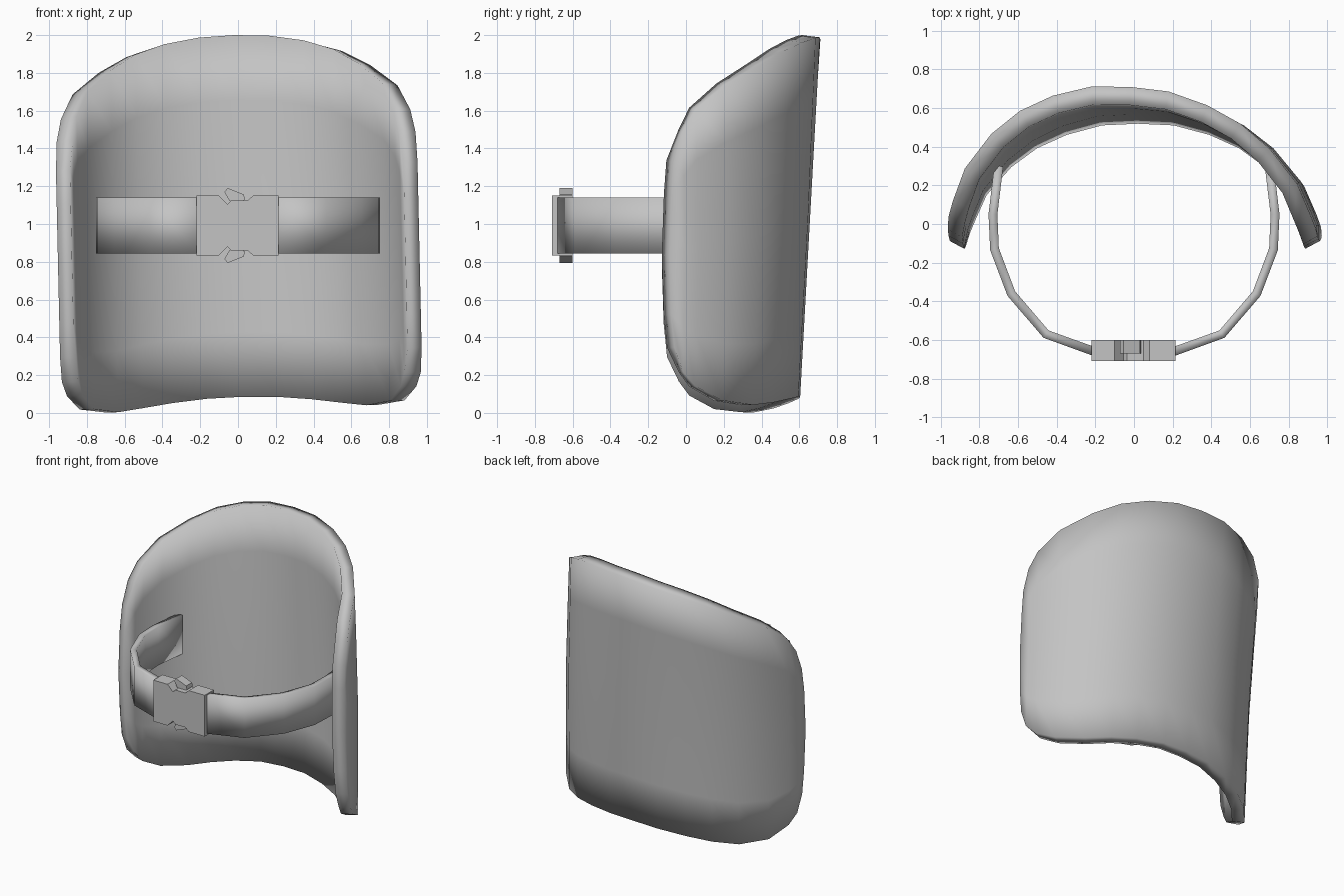
import bpy, bmesh
from mathutils import Vector

cube = bpy.data.objects.get("Cube")
if cube:
    bpy.data.objects.remove(cube)

grey = bpy.data.materials.new("plain grey")
grey.use_nodes = True
COLOUR = (0.55, 0.55, 0.55, 1)
grey.diffuse_color = COLOUR
grey.node_tree.nodes["Principled BSDF"].inputs["Base Color"].default_value = COLOUR


def finish(name, bm, smooth):
    bmesh.ops.recalc_face_normals(bm, faces=bm.faces)
    for face in bm.faces:
        face.smooth = smooth
    mesh = bpy.data.meshes.new(name)
    bm.to_mesh(mesh)
    bm.free()
    mesh.materials.append(grey)
    obj = bpy.data.objects.new(name, mesh)
    bpy.context.collection.objects.link(obj)


def normals(path):
    # Left-hand normal at each point of a plan path
    result = []
    for i in range(len(path)):
        d = path[min(i + 1, len(path) - 1)] - path[max(i - 1, 0)]
        result.append(Vector((-d.y, d.x)).normalized())
    return result


def mirrored(half):
    # Half list starts on the centre line
    return [(-p[0], *p[1:]) for p in reversed(half[1:])] + half


def bridge(bm, rings):
    for a, b in zip(rings, rings[1:]):
        n = len(a)
        for i in range(n):
            bm.faces.new((a[i], a[(i + 1) % n], b[(i + 1) % n], b[i]))


# Curved pad: x, y, top height and bottom height of each column
half = [(0, .655, 1.988, .085), (.2, .645, 1.98, .08), (.4, .59, 1.95, .062),
        (.57, .51, 1.9, .04), (.72, .395, 1.82, .022), (.86, .225, 1.71, .042),
        (.925, .07, 1.58, .115), (.95, 0, 1.46, .19), (.957, -.05, 1.3, .32)]
columns = mirrored(half)
plan = [Vector(c[:2]) for c in columns]
rows = (0, .18, .5, .82, 1)
bm = bmesh.new()


def pad_point(p, z, bow):
    # Lean back, roll slightly, and twist the upper half
    lean = z - 1
    x = p.x - .022 * lean
    y = p.y + .055 * lean * (.35 + p.y) - .065 * p.x * max(lean, 0) - bow
    return bm.verts.new((x, y, z + .028 * p.x))


rings = []
last = len(columns) - 1
for i, (column, n) in enumerate(zip(columns, normals(plan))):
    outer = plan[i]
    at_end = i in (0, last)
    inner = outer - n * (.075 if at_end else .09)
    if at_end:
        inner.y -= .03
    top, bottom = column[2:]
    heights = [(bottom + (top - bottom) * v, .14 * v * (1 - v) * at_end) for v in rows]
    ring = [pad_point(outer, z, bow) for z, bow in heights]
    ring += [pad_point(inner, z + .012 * (z > 1), bow) for z, bow in reversed(heights)]
    rings.append(ring)
bridge(bm, rings)
# Side edges of the pad
for ring in (rings[0], rings[-1]):
    for k in range(len(rows) - 1):
        bm.faces.new((ring[k], ring[k + 1], ring[-2 - k], ring[-1 - k]))
finish("curved_pad", bm, True)

# Strap halves: flat band swept along a plan path
strap_half = [(.2, -.662), (.455, -.57), (.635, -.36), (.722, -.13), (.73, .05), (.7, .3)]
for side, name in ((-1, "right_strap"), (1, "left_strap")):
    path = [Vector((side * x, y)) for x, y in strap_half]
    bm = bmesh.new()
    rings = []
    for p, n in zip(path, normals(path)):
        a, b = p + n * .023, p - n * .023
        rings.append([bm.verts.new((q.x, q.y, z))
                      for q, z in ((a, .845), (a, 1.14), (b, 1.14), (b, .845))])
    bridge(bm, rings)
    bm.faces.new(rings[0])
    bm.faces.new(rings[-1])
    finish(name, bm, True)


def extrude_front(name, outline, front, back):
    bm = bmesh.new()
    face = bm.faces.new([bm.verts.new((x, front, z)) for x, z in outline])
    moved = bmesh.ops.extrude_face_region(bm, geom=[face])["geom"]
    bmesh.ops.translate(bm, vec=(0, back - front, 0),
                        verts=[v for v in moved if isinstance(v, bmesh.types.BMVert)])
    finish(name, bm, False)


# Buckle body with notched upper and lower edges
MID = .992
notch = [(-.22, .158), (-.1, .158), (-.055, .112), (-.035, .132), (.05, .132),
         (.08, .158), (.215, .158)]
outline = [(x, MID + h) for x, h in notch] + [(x, MID - h) for x, h in reversed(notch)]
extrude_front("buckle_body", outline, -.71, -.6)

# Release prongs
prong = [(-.045, .13), (-.072, .178), (-.055, .198), (.03, .165), (.037, .138), (.01, .12)]
for sign, name in ((1, "upper_prong"), (-1, "lower_prong")):
    extrude_front(name, [(x, MID + sign * h) for x, h in prong], -.67, -.6)
